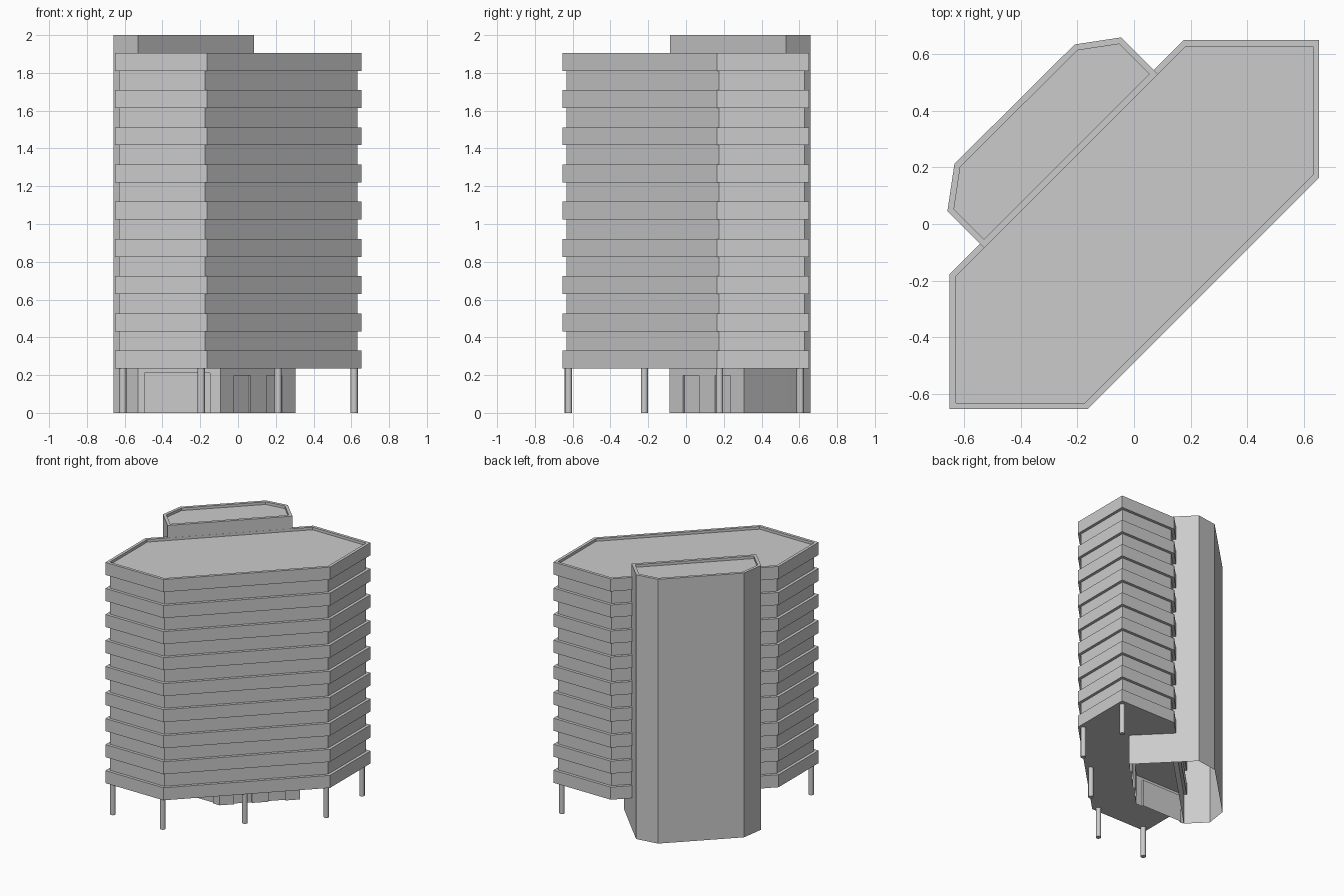
import bpy, bmesh
from mathutils import Vector

cube = bpy.data.objects.get("Cube")
if cube:
    bpy.data.objects.remove(cube, do_unlink=True)

concrete = bpy.data.materials.new("pale_concrete")
concrete.use_nodes = True
GREY = (0.6, 0.6, 0.6, 1)
concrete.diffuse_color = GREY
concrete.node_tree.nodes["Principled BSDF"].inputs["Base Color"].default_value = GREY


def finish(bm, name):
    mesh = bpy.data.meshes.new(name)
    bm.to_mesh(mesh)
    bm.free()
    mesh.materials.append(concrete)
    obj = bpy.data.objects.new(name, mesh)
    bpy.context.collection.objects.link(obj)
    return obj


def inset(outline, d):
    """Move every edge of a counter-clockwise outline inwards by d."""
    pts = [Vector(p) for p in outline]
    out = []
    for i, p in enumerate(pts):
        e1 = (p - pts[i - 1]).normalized()
        e2 = (pts[(i + 1) % len(pts)] - p).normalized()
        n1, n2 = Vector((-e1.y, e1.x)), Vector((-e2.y, e2.x))
        out.append(p + (n1 + n2) * d / (1 + n1.dot(n2)))
    return out


def loft(name, outline, levels, floor=True):
    """Skin rings of the outline given as (inset, height) and cap the top."""
    bm = bmesh.new()
    rings = [[bm.verts.new((p.x, p.y, z)) for p in inset(outline, d)] for d, z in levels]
    n = len(outline)
    for low, high in zip(rings, rings[1:]):
        for i in range(n):
            j = (i + 1) % n
            bm.faces.new((low[i], low[j], high[j], high[i]))
    bm.faces.new(rings[-1])
    if floor:
        bm.faces.new(rings[0][::-1])
    return finish(bm, name)


# Storeys: projecting bands alternating with set-back window strips, parapet on top
BASE, STEP, BAND, SETBACK, FLOORS = 0.235, 0.197, 0.095, 0.022, 9
block = [(-0.652, -0.655), (-0.165, -0.655), (0.655, 0.165),
         (0.655, 0.65), (0.175, 0.65), (-0.652, -0.177)]
levels = []
for i in range(FLOORS):
    z = BASE + i * STEP
    if i:
        levels.append((SETBACK, z))
    levels += [(0, z), (0, z + BAND), (SETBACK, z + BAND)]
levels.append((SETBACK, levels[-1][1] - 0.02))
loft("office_storeys", block, levels)

# Stair tower at the back, open underneath
tower = [(-0.53, -0.085), (0.085, 0.53), (-0.045, 0.66),
         (-0.21, 0.635), (-0.635, 0.213), (-0.66, 0.045)]
loft("stair_tower", tower, [(0, 0), (0, 2), (0.022, 2), (0.022, 1.98)], floor=False)


# Entrance lobby: thin walls with recessed door panels
def wall(bm, a, b, openings, head, depth=0.012):
    a, b = Vector(a), Vector(b)
    e = (b - a).normalized()
    back = Vector((-e.y, e.x)) * depth

    def quad(*corners):
        verts = []
        for t, z, rec in corners:
            p = a.lerp(b, t) + back * rec
            verts.append(bm.verts.new((p.x, p.y, z)))
        bm.faces.new(verts)

    def panel(s, t, low, high, rec=0):
        quad((s, low, rec), (t, low, rec), (t, high, rec), (s, high, rec))

    at = 0
    for s, t in openings:
        panel(at, s, 0, BASE)
        panel(s, t, head, BASE)
        panel(s, t, 0, head, 1)
        quad((s, 0, 0), (s, 0, 1), (s, head, 1), (s, head, 0))
        quad((t, 0, 1), (t, 0, 0), (t, head, 0), (t, head, 1))
        quad((s, head, 0), (s, head, 1), (t, head, 1), (t, head, 0))
        at = t
    panel(at, 1, 0, BASE)


bm = bmesh.new()
corners = [(-0.53, -0.088), (-0.092, -0.088), (0.305, 0.307), (0.085, 0.53)]
doors = [([(0.08, 0.87)], 0.21), ([(0.18, 0.4), (0.61, 0.82)], 0.197), ([], 0)]
for a, b, (openings, head) in zip(corners, corners[1:], doors):
    wall(bm, a, b, openings, head)
bmesh.ops.remove_doubles(bm, verts=bm.verts, dist=0.0005)
finish(bm, "entrance_lobby")

# Round columns under the overhang
for i, (x, y) in enumerate([(-0.61, -0.625), (-0.195, -0.622), (0.212, -0.22),
                            (0.615, 0.178), (0.615, 0.605)]):
    bpy.ops.mesh.primitive_cylinder_add(vertices=16, radius=0.019, depth=BASE,
                                        location=(x, y, BASE / 2))
    column = bpy.context.object
    column.name = f"column_{i + 1}"
    column.data.materials.append(concrete)
    bpy.ops.object.shade_smooth_by_angle()
